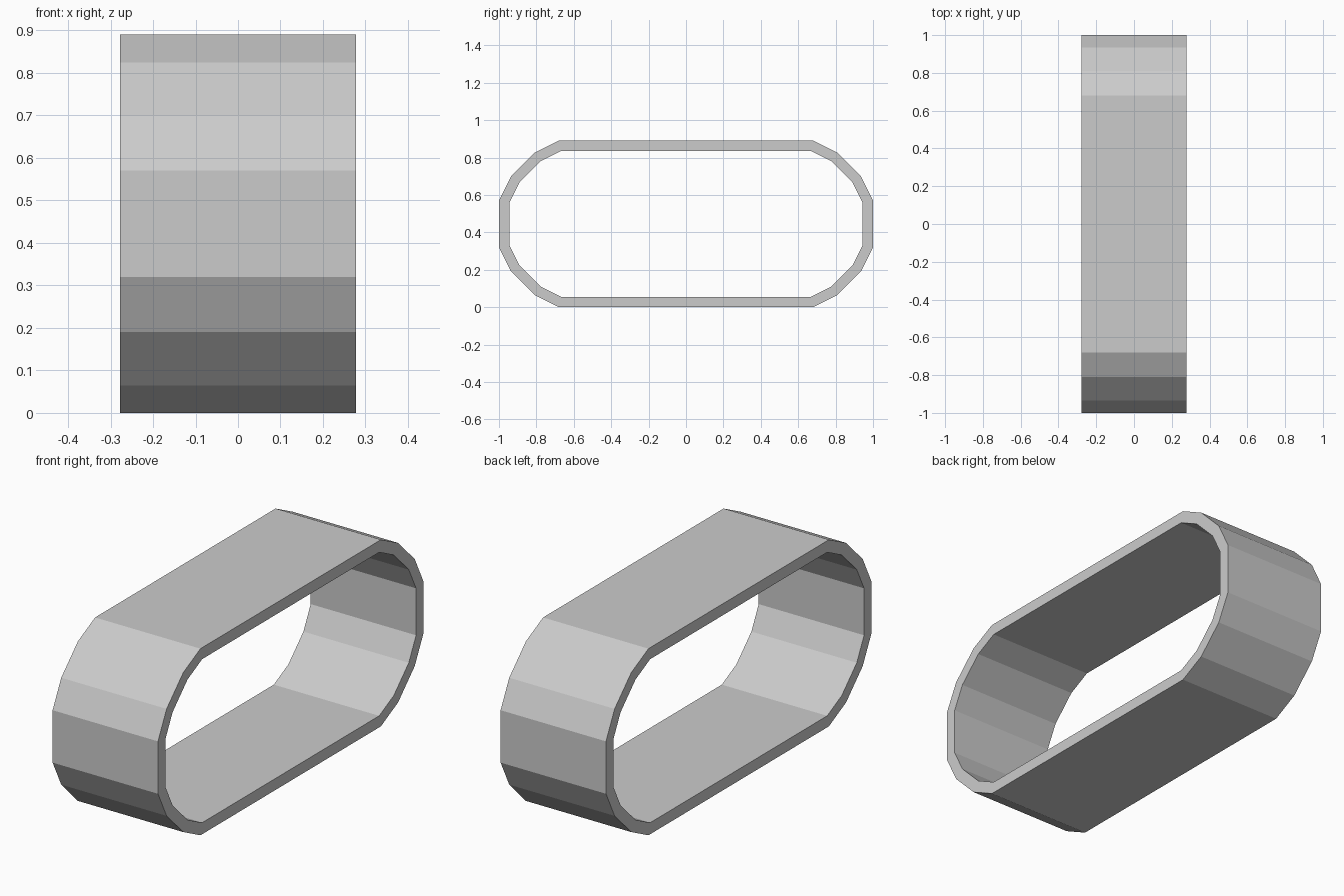
import bpy, bmesh

if "Cube" in bpy.data.objects:
    bpy.data.objects.remove(bpy.data.objects["Cube"])

HALF_WIDTH = 0.278
MID_Z = 0.445

# Quarter profiles (y, height above the middle), from top flat to end flat
OUTER = [(0.68, 0.445), (0.81, 0.38), (0.935, 0.255), (1.0, 0.125)]
INNER = [(0.667, 0.39), (0.777, 0.335), (0.89, 0.222), (0.945, 0.112)]


def full_loop(quarter):
    """Mirror a quarter profile into a closed loop."""
    half = quarter + [(y, -z) for y, z in reversed(quarter)]
    return half + [(-y, -z) for y, z in half]


# Track band: ring cross-section bridged across the width
bm = bmesh.new()
rings = [[bm.verts.new((x, y, z + MID_Z)) for y, z in full_loop(q)]
         for x, q in ((-HALF_WIDTH, OUTER), (HALF_WIDTH, OUTER),
                      (HALF_WIDTH, INNER), (-HALF_WIDTH, INNER))]
for r, ring in enumerate(rings):
    nxt = rings[(r + 1) % 4]
    for i in range(len(ring)):
        j = (i + 1) % len(ring)
        bm.faces.new((ring[i], ring[j], nxt[j], nxt[i]))
bmesh.ops.recalc_face_normals(bm, faces=bm.faces)

mesh = bpy.data.meshes.new("track_band")
bm.to_mesh(mesh)
bm.free()
bpy.context.collection.objects.link(bpy.data.objects.new("track_band", mesh))
